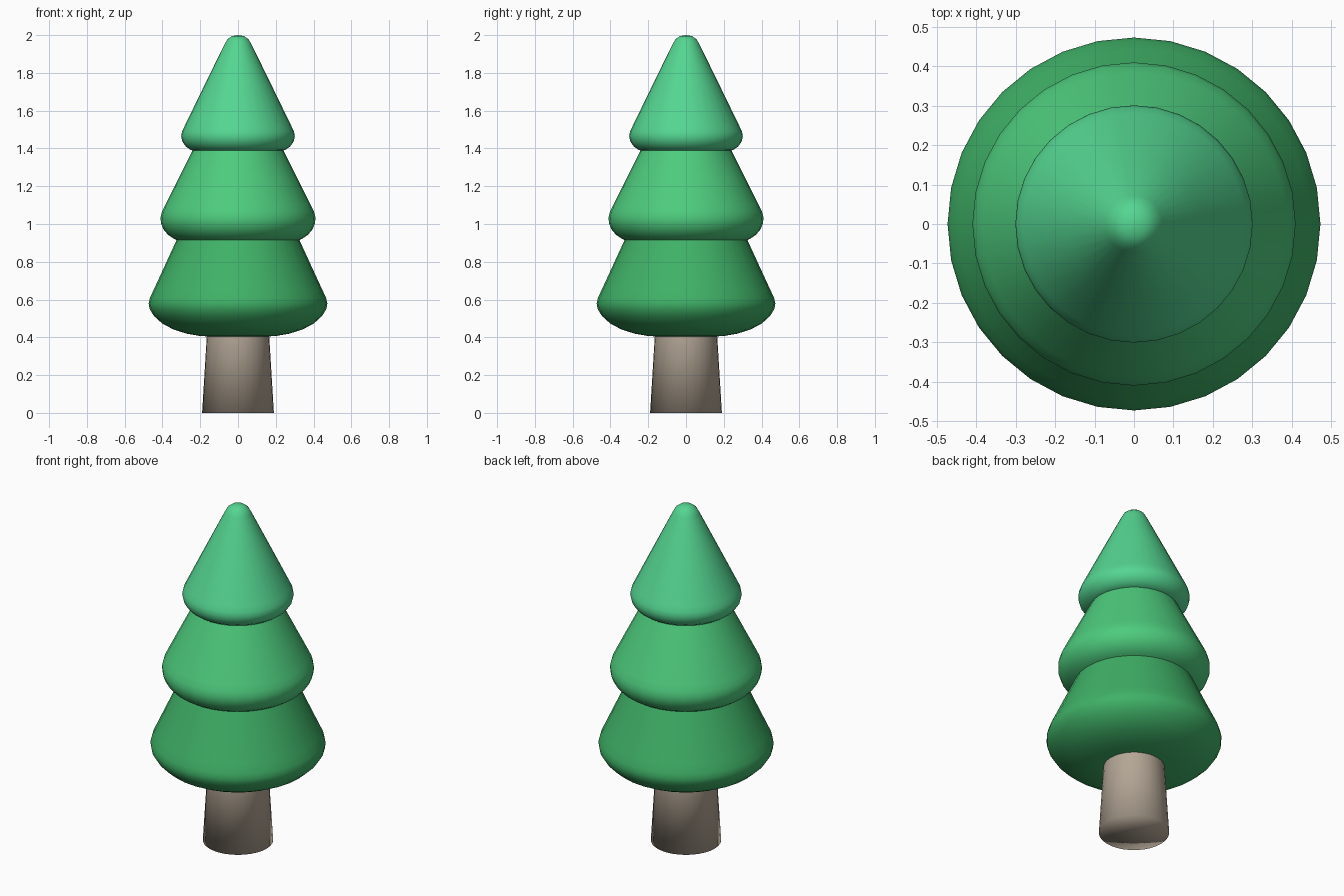
import bpy, bmesh
from math import tau, cos, sin

if "Cube" in bpy.data.objects:
    bpy.data.objects.remove(bpy.data.objects["Cube"])

SIDES = 32


def lathe(name, profile, color):
    """Revolve (radius, height) points around z; zero radius makes a pole."""
    bm = bmesh.new()
    rings = []
    for r, z in profile:
        if r == 0:
            rings.append([bm.verts.new((0, 0, z))] * SIDES)
        else:
            rings.append([bm.verts.new((r * cos(tau * i / SIDES), r * sin(tau * i / SIDES), z))
                          for i in range(SIDES)])
    for low, high in zip(rings, rings[1:]):
        for i in range(SIDES):
            j = (i + 1) % SIDES
            corners = list(dict.fromkeys((low[i], low[j], high[j], high[i])))
            bm.faces.new(corners).smooth = True
    bmesh.ops.recalc_face_normals(bm, faces=bm.faces)
    mesh = bpy.data.meshes.new(name)
    bm.to_mesh(mesh)
    bm.free()
    mat = bpy.data.materials.new(name + "_color")
    mat.diffuse_color = (*color, 1)
    mat.use_nodes = True
    mat.node_tree.nodes["Principled BSDF"].inputs["Base Color"].default_value = mat.diffuse_color
    mesh.materials.append(mat)
    obj = bpy.data.objects.new(name, mesh)
    bpy.context.collection.objects.link(obj)
    return obj


# Tapered trunk with softly shaded base
lathe("trunk", [(0, 0), (0.19, 0), (0.165, 0.41)], (0.45, 0.38, 0.30))

# Lowest and widest foliage tier
lathe("lower_foliage",
      [(0.16, 0.405), (0.20, 0.407), (0.27, 0.419), (0.34, 0.441), (0.40, 0.472),
       (0.445, 0.513), (0.468, 0.55), (0.473, 0.58), (0.466, 0.61),
       (0.445, 0.655), (0.385, 0.785), (0.323, 0.92)],
      (0.05, 0.44, 0.135))

# Middle foliage tier
lathe("middle_foliage",
      [(0.32, 0.913), (0.34, 0.922), (0.37, 0.942), (0.395, 0.972), (0.408, 1.005),
       (0.41, 1.035), (0.403, 1.065), (0.386, 1.10), (0.315, 1.242), (0.238, 1.395)],
      (0.075, 0.60, 0.205))

# Top foliage tier with rounded tip
lathe("top_foliage",
      [(0.232, 1.388), (0.25, 1.392), (0.275, 1.409), (0.294, 1.435), (0.301, 1.465),
       (0.296, 1.49), (0.282, 1.52), (0.175, 1.74), (0.072, 1.95),
       (0.056, 1.978), (0.032, 1.995), (0, 2.0)],
      (0.09, 0.67, 0.285))
